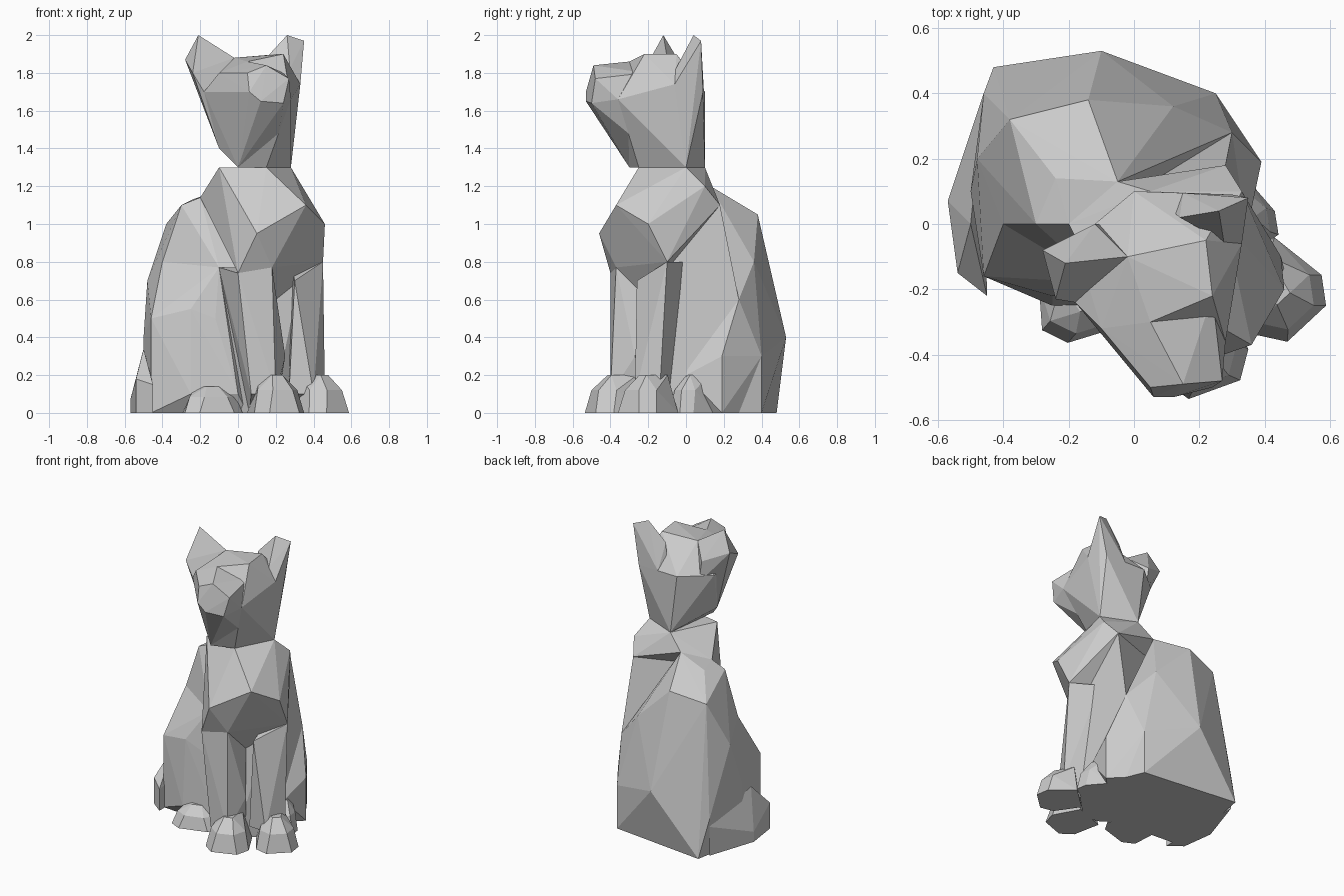
import bpy
import bmesh
from math import radians
from mathutils import Matrix, Vector

default = bpy.data.objects.get("Cube")
if default:
    bpy.data.objects.remove(default, do_unlink=True)

# One plain clay colour for the whole figure
clay = bpy.data.materials.new("warm_grey_clay")
clay.use_nodes = True
CLAY_COLOUR = (.6, .6, .6, 1)
clay.diffuse_color = CLAY_COLOUR
clay.node_tree.nodes["Principled BSDF"].inputs["Base Color"].default_value = CLAY_COLOUR


def faceted(name, *points):
    """Wrap a few corner points in a flat-faced solid."""
    mesh = bpy.data.meshes.new(name)
    bm = bmesh.new()
    for point in points:
        bm.verts.new(point)
    hull = bmesh.ops.convex_hull(bm, input=bm.verts[:])
    unused = {vertex for vertex in hull["geom_interior"] + hull["geom_unused"]
              if isinstance(vertex, bmesh.types.BMVert) and vertex.is_valid}
    bmesh.ops.delete(bm, geom=list(unused), context="VERTS")
    bmesh.ops.recalc_face_normals(bm, faces=bm.faces[:])
    bm.to_mesh(mesh)
    bm.free()
    mesh.materials.append(clay)
    part = bpy.data.objects.new(name, mesh)
    bpy.context.collection.objects.link(part)


def lowered(point, height=0):
    """The same plan position at another height, on the floor by default."""
    return Vector((point[0], point[1], height))


def between(start, end):
    """Point halfway along an edge."""
    return (Vector(start) + Vector(end)) / 2


def paw(name, position, heading, size):
    """Blunt paw, mirrored across its own centre line, toes along -y."""
    half = [(.3, -.5, 0), (.5, -.2, 0), (.4, .5, 0), (.2, -.4, .6),
            (.4, -.1, .6), (.2, .4, 1), (.1, -.1, 1)]
    place = Matrix.Translation(position) @ Matrix.Rotation(radians(heading), 4, "Z")
    corners = [Vector((side * x, y, z)) * Vector(size)
               for x, y, z in half for side in (-1, 1)]
    faceted(name, *[place @ corner for corner in corners])


# Shared joints where neighbouring parts meet
nape = (.05, .1, 1.3)
throat = (0, -.3, 1.3)
front_neck = (.15, -.25, 1.3)
left_neck, right_neck = (.28, 0, 1.3), (-.1, -.2, 1.4)
withers = (-.05, .13, 1.2)
left_shoulder, right_shoulder = (.28, .18, 1.1), (-.2, 0, 1.14)
breastbone = (.36, -.37, 1.1)
left_breast, right_breast = (.46, -.2, 1), (.1, -.46, .95)
left_elbow, right_elbow = (.45, -.1, .8), (0, -.4, .74)
left_armpit, right_armpit = (.3, -.26, .7), (.18, -.37, .77)
leg_fork = (.2, -.2, .6)
left_hip, right_hip = (.3, .28, .6), (-.4, 0, .8)
right_flank = (-.48, .2, .7)
right_haunch = (-.5, .1, .4)
right_belly = (-.1, -.18, .77)
left_rump, right_rump = (.25, .4, .3), (-.43, .48, 0)

# Seated body: rounded back, hips and flat base
faceted("seated_body", withers, right_shoulder, right_hip, right_flank,
        right_haunch, right_belly, left_hip, left_rump, lowered(left_rump),
        right_rump, lowered(right_haunch), lowered(right_belly),
        lowered(left_hip),
        (-.14, .38, 1.05), (-.38, .32, 1), (-.24, .14, 1.13), (-.3, 0, 1.1),
        (-.1, .53, .4), (.12, .36, .8), (-.46, .4, .25))

# Chest and shoulders rising into the neck
faceted("chest", breastbone, left_breast, right_breast, left_elbow,
        right_elbow, right_armpit, leg_fork, left_shoulder, right_shoulder,
        withers, nape, left_neck, front_neck, lowered(right_neck, 1.3),
        lowered(right_belly, 1.1), (.33, .1, 1.2))

# Belly joining chest, back and base behind the front legs
belly_base = [(.06, -.25, 0), (.18, -.28, 0), (.36, -.1, 0)]
faceted("belly", *belly_base, between(left_elbow, leg_fork), right_belly,
        left_shoulder, right_shoulder, left_hip, leg_fork,
        lowered(left_hip), lowered(right_shoulder))

# Hind legs: the right thigh spreads wider than the left
right_knee = (-.46, -.16, .5)
faceted("right_thigh", right_knee, right_belly, right_hip, right_flank,
        right_haunch, lowered(right_haunch), lowered(right_knee),
        (-.25, -.22, .55), (-.12, -.22, .5), (-.25, -.25, .1), (0, -.25, .1),
        (.05, -.2, 0))
left_heel = (.39, .19, .3)
left_knee = (.25, .08, .5)
faceted("left_thigh", left_hip, left_heel, left_knee, left_rump,
        lowered(left_heel), lowered(left_knee), lowered(left_hip),
        (.35, 0, .2), (.2, 0, 0))
paw("right_hind_paw", (-.14, -.24, 0), 17, (.32, .2, .14))
paw("left_hind_paw", (.34, .03, 0), 35, (.16, .22, .2))

# Tail curled around the right hip
tail_tip, tail_end = (-.45, -.22, .15), (-.54, -.15, .18)
tail_bend, tail_root = (-.57, .07, .07), (-.46, .4, .2)
faceted("tail", *[tail_tip, tail_end, tail_bend, tail_root, (-.5, 0, .34)],
        *[lowered(point) for point in (tail_tip, tail_end, tail_bend, tail_root)])

# Front legs and paws
right_ankles = [(.07, -.4, .1), (.2, -.4, .1), (.25, -.27, .3)]
left_ankles = [(.46, -.14, .1), (.4, -.27, .1), (.27, -.26, .1)]
faceted("right_front_leg", right_elbow, right_armpit, leg_fork, right_belly,
        *right_ankles, lowered(leg_fork), lowered(belly_base[0]))
faceted("left_front_leg", left_elbow, left_armpit, lowered(left_neck, .8),
        *left_ankles, belly_base[-1])
paw("right_front_paw", (.2, -.38, 0), 20, (.28, .27, .2))
paw("left_front_paw", (.44, -.21, 0), 43, (.27, .26, .2))

# Head: narrow at the neck, broad at the brow
left_temple, right_temple = (.33, -.06, 1.74), (-.18, -.24, 1.7)
right_brow, centre_brow, left_brow = (-.1, -.32, 1.8), (.05, -.3, 1.86), (.24, -.22, 1.9)
left_cheek = (.28, -.36, 1.66)
left_crown, right_crown = (.22, -.05, 1.9), (-.02, -.1, 1.88)
left_nape, right_nape = (.3, .09, 1.7), (0, .1, 1.7)
faceted("head", throat, front_neck, nape, left_neck, right_neck,
        left_temple, right_temple, left_brow, centre_brow, right_brow,
        left_cheek, left_crown, right_crown, left_nape, right_nape,
        (-.18, -.05, 1.7))

# Muzzle sloping back to the throat
faceted("muzzle", throat, right_brow, centre_brow, right_temple, left_cheek,
        between(front_neck, left_cheek), lowered(left_brow, 1.8),
        (.05, -.5, 1.8), (.15, -.49, 1.84), (.27, -.48, 1.77),
        (.06, -.53, 1.7), (.12, -.53, 1.65), (.24, -.5, 1.64))

# Upright ears running down into the neck
faceted("right_ear", right_temple, right_neck, right_crown,
        (-.21, -.12, 2), (-.28, -.08, 1.87), (-.24, -.23, 1.8),
        (-.12, 0, 1.8), (-.1, 0, 1.65))
faceted("left_ear", left_temple, left_neck, nape, left_nape,
        between(left_nape, right_nape), between(left_crown, left_temple),
        (.26, .04, 2), (.35, .08, 1.97), (.14, .02, 1.87))
